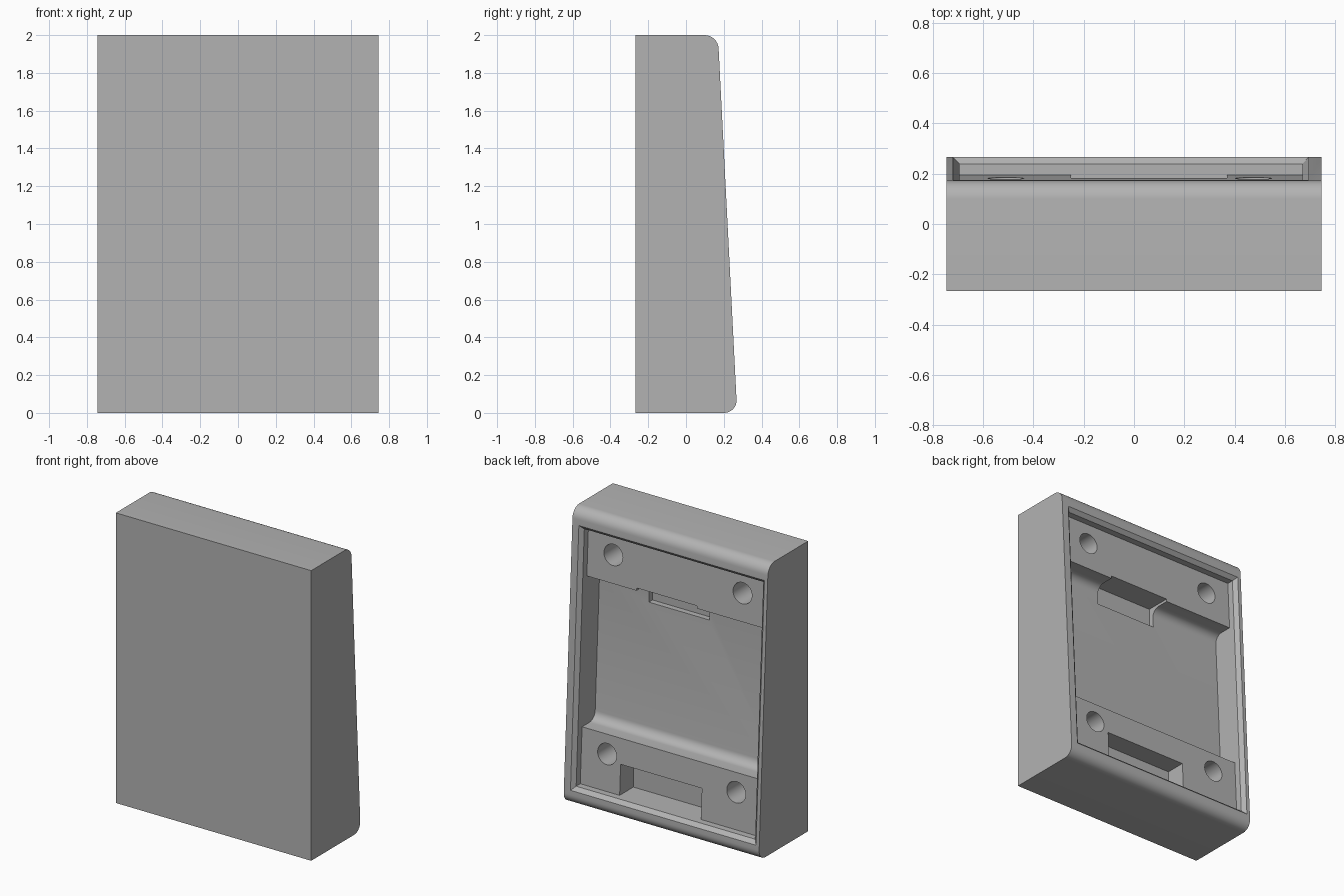
import bpy, bmesh, math
from mathutils import Vector

cube = bpy.data.objects.get("Cube")
if cube:
    bpy.data.objects.remove(cube, do_unlink=True)

grey = bpy.data.materials.new("plain_grey")
grey.use_nodes = True
COLOUR = (0.45, 0.45, 0.45, 1)
grey.diffuse_color = COLOUR
grey.node_tree.nodes["Principled BSDF"].inputs["Base Color"].default_value = COLOUR

HALF_W, FRONT = 0.745, -0.267
IN_L, IN_R = -0.695, 0.67      # recess side walls
IN_BOT, IN_TOP = 0.125, 1.865  # recess bottom and top walls
FACE, FLOOR = 0.07, 0.21       # depths of the pad faces and the deep floor


def back(z, depth=0.0):
    """y on the sloping back, sunk by depth."""
    return 0.271 - 0.051 * z - depth


def loft(name, rings):
    """Closed solid through rings with equal point counts."""
    bm = bmesh.new()
    loops = [[bm.verts.new(p) for p in ring] for ring in rings]
    n = len(loops[0])
    for a, b in zip(loops, loops[1:]):
        for i in range(n):
            j = (i + 1) % n
            bm.faces.new((a[i], a[j], b[j], b[i]))
    bm.faces.new(loops[0][::-1])
    bm.faces.new(loops[-1])
    bmesh.ops.recalc_face_normals(bm, faces=bm.faces)
    mesh = bpy.data.meshes.new(name)
    bm.to_mesh(mesh)
    bm.free()
    mesh.materials.append(grey)
    obj = bpy.data.objects.new(name, mesh)
    bpy.context.collection.objects.link(obj)
    return obj


def profile(name, corners, x0, x1):
    """Side profile of (y, z, rounding) corners, extruded along x."""
    pts = []
    for i, (y, z, r) in enumerate(corners):
        p = Vector((y, z))
        if not r:
            pts.append(p)
            continue
        a = p + (Vector(corners[i - 1][:2]) - p).normalized() * r
        b = p + (Vector(corners[(i + 1) % len(corners)][:2]) - p).normalized() * r
        # quarter arc from a to b, sheared to fit the corner
        for k in range(9):
            t = math.pi / 2 * k / 8
            pts.append(p + (a - p) * (1 - math.sin(t)) + (b - p) * (1 - math.cos(t)))
    return loft(name, [[(x, q.x, q.y) for q in pts] for x in (x0, x1)])


def sunk_rect(depth, grow=0.0):
    x0, x1, z0, z1 = IN_L - grow, IN_R + grow, IN_BOT - grow, IN_TOP + grow
    return [(x, back(z, depth), z) for x, z in ((x0, z0), (x1, z0), (x1, z1), (x0, z1))]


def box(name, x0, x1, y0, y1, z0, z1):
    return profile(name, [(y0, z0, 0), (y1, z0, 0), (y1, z1, 0), (y0, z1, 0)], x0, x1)


# Wedge-shaped housing with rounded rear edges
housing = profile("housing", [(FRONT, 0, 0), (back(0), 0, 0.07),
                              (back(2), 2, 0.07), (FRONT, 2, 0)], -HALF_W, HALF_W)

# Chamfered rear recess
cutters = [loft("recess_cutter", [sunk_rect(-0.03, 0.055), sunk_rect(0.025),
                                  sunk_rect(FACE)])]

# Deep centre bay with filleted floor
lo, hi = 0.51, 1.53
cutters.append(profile("bay_cutter", [
    (back(lo, 0.05), lo, 0), (back(lo, FLOOR), lo, 0.06),
    (back(hi, FLOOR), hi, 0.06), (back(hi, 0.05), hi, 0)], IN_L, IN_R))

# Lower slot and shallow notch under the upper pad
cutters.append(box("slot_cutter", -0.25, 0.37, 0.045, 0.22, IN_BOT, 0.335))
cutters.append(box("notch_cutter", -0.17, 0.29, -0.05, 0.14, 1.4, 1.548))

# Four screw holes
for x in (-0.51, 0.475):
    for z in (0.377, 1.723):
        rings = []
        for depth in (0.03, 0.3):
            rings.append([])
            for k in range(32):
                t = math.tau * k / 32
                hz = z + 0.072 * math.sin(t)
                rings[-1].append((x + 0.072 * math.cos(t), back(hz, depth), hz))
        cutters.append(loft("hole_cutter", rings))

# Carve the housing and discard the cutters
bpy.context.view_layer.objects.active = housing
for cutter in cutters:
    mod = housing.modifiers.new("cut", "BOOLEAN")
    mod.operation = "DIFFERENCE"
    mod.solver = "EXACT"
    mod.object = cutter
    bpy.ops.object.modifier_apply(modifier=mod.name)
    bpy.data.objects.remove(cutter, do_unlink=True)

bpy.ops.object.select_all(action="DESELECT")
housing.select_set(True)
bpy.ops.object.shade_smooth_by_angle(angle=math.radians(30))
